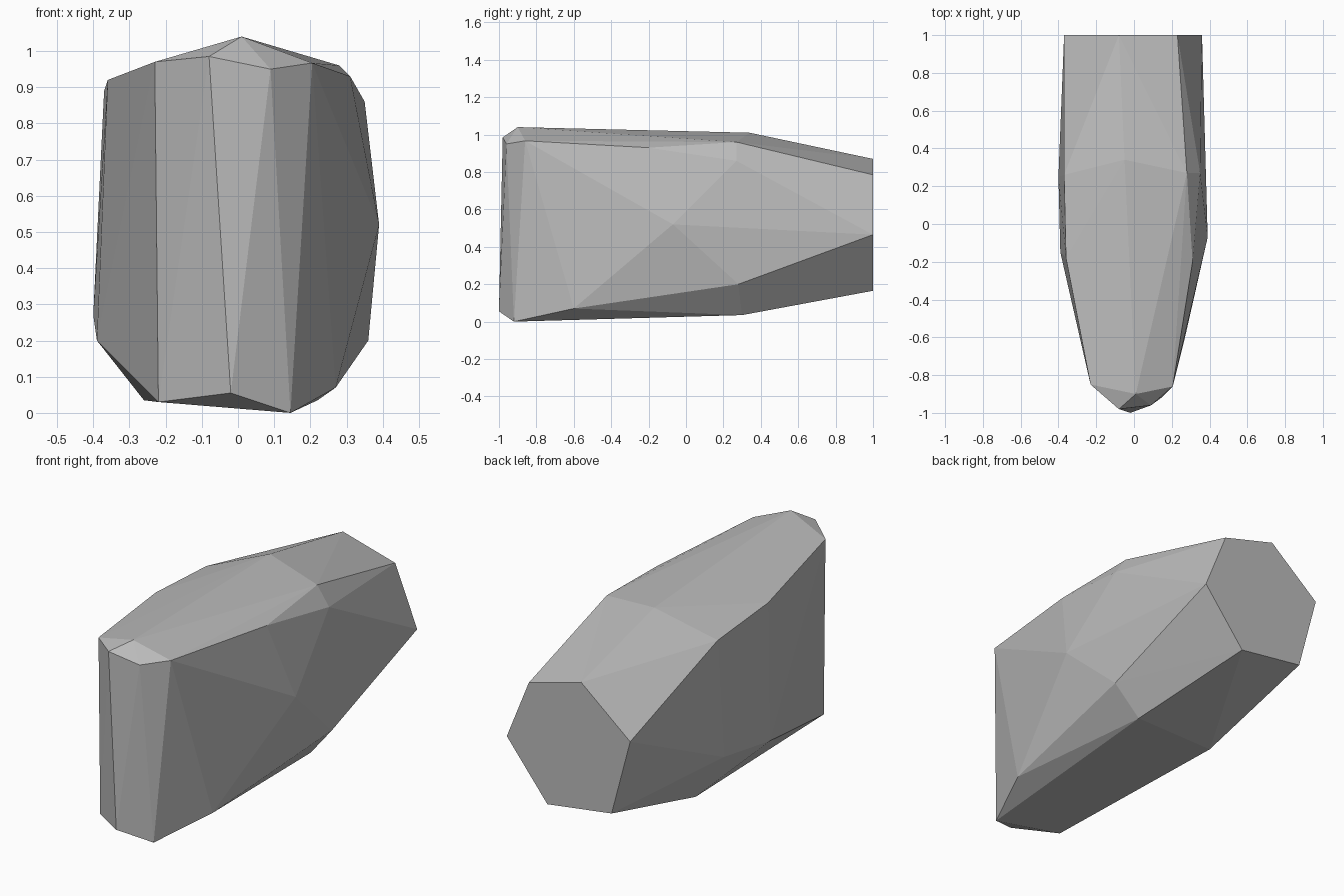
import bpy
import bmesh

# Remove only the default object
default_object = bpy.data.objects.get("Cube")
if default_object:
    bpy.data.objects.remove(default_object, do_unlink=True)


def flat_material(name, colour):
    """Create a plain matte material with matching viewport colour."""
    material = bpy.data.materials.new(name)
    material.use_nodes = True
    material.diffuse_color = colour
    shader = material.node_tree.nodes["Principled BSDF"]
    shader.inputs["Base Color"].default_value = colour
    shader.inputs["Roughness"].default_value = 1.0
    return material


def faceted_stone(name, sections, material):
    """Wrap the corner points of all sections in one flat-sided convex shell."""
    mesh = bpy.data.meshes.new(name)
    shell = bmesh.new()
    for corners in sections.values():
        for corner in corners:
            shell.verts.new(corner)
    result = bmesh.ops.convex_hull(shell, input=shell.verts)
    unused = {item for key in ("geom_interior", "geom_unused") for item in result[key]
              if isinstance(item, bmesh.types.BMVert)}
    bmesh.ops.delete(shell, geom=list(unused), context="VERTS")
    bmesh.ops.recalc_face_normals(shell, faces=shell.faces)
    for face in shell.faces:
        face.smooth = False
    shell.to_mesh(mesh)
    shell.free()
    mesh.materials.append(material)
    stone = bpy.data.objects.new(name, mesh)
    bpy.context.collection.objects.link(stone)
    return stone


# Corner points of the stone, grouped from the front wedge to the cut back end
sections = {
    "front_top": [(.01, -.9, 1.04), (-.08, -.98, .985), (.09, -.96, .95),
                  (.205, -.86, .967), (-.23, -.85, .97)],
    "front_bottom": [(-.02, -1, .055), (.145, -.92, 0), (-.22, -.85, .03),
                     (.27, -.6, .07)],
    "middle": [(.31, -.2, .93), (.39, -.07, .52),
               (-.36, -.18, .92), (-.39, -.15, .2)],
    "shoulder": [(-.05, .34, 1.01), (.28, .27, .96), (.35, .27, .86),
                 (.36, .28, .2), (.22, .3, .035), (-.26, .29, .035),
                 (-.4, .25, .27), (-.37, .26, .89)],
    "back_end": [(.23, 1, .785), (-.08, 1, .87), (-.37, 1, .63),
                 (-.26, 1, .217), (.12, 1, .165), (.36, 1, .465)],
}

stone_grey = flat_material("stone_grey", (.5, .5, .5, 1))
faceted_stone("stone", sections, stone_grey)
